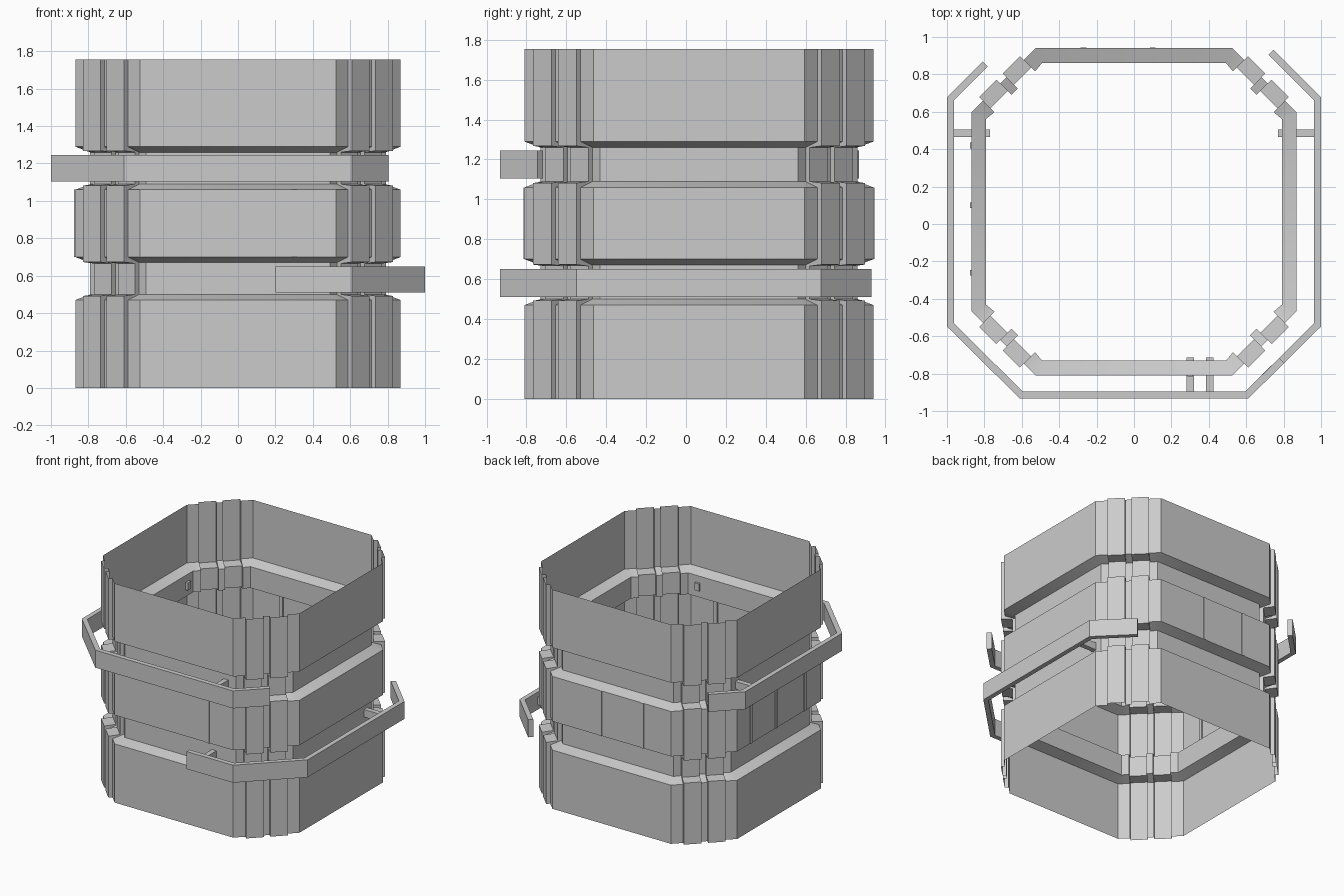
import bpy, bmesh, math
from mathutils import Vector

if "Cube" in bpy.data.objects:
    bpy.data.objects.remove(bpy.data.objects["Cube"])

CY = 0.065  # centre of the shell in y


def finish(bm, name):
    me = bpy.data.meshes.new(name)
    bm.to_mesh(me)
    bm.free()
    ob = bpy.data.objects.new(name, me)
    bpy.context.collection.objects.link(ob)
    bpy.ops.object.select_all(action='DESELECT')
    ob.select_set(True)
    bpy.context.view_layer.objects.active = ob
    bpy.ops.object.shade_smooth_by_angle(angle=math.radians(30))
    return ob


def box(name, lo, hi):
    bm = bmesh.new()
    bmesh.ops.create_cube(bm, size=1)
    for v in bm.verts:
        v.co = [l + (c + .5) * (h - l) for c, l, h in zip(v.co, lo, hi)]
    return finish(bm, name)


# shell plan: one corner with twin ribs, (outer xy, inward shift, is_rib)
A, B = Vector((.525, .875)), Vector((.87, .53))
along = (B - A).normalized()
out = Vector((1, 1)).normalized()
corner = [(A, Vector((-.033, -.08)), False)]
for u, o in [(.09, 0), (.09, .03), (.22, .03), (.22, 0),
             (.268, 0), (.268, .03), (.398, .03), (.398, 0)]:
    corner.append((A + along * u + out * o, -out * .085, o > 0))
corner.append((B, Vector((-.08, -.033)), False))

plan = []
for sx, sy in [(1, 1), (1, -1), (-1, -1), (-1, 1)]:
    for p, s, rib in (corner if sx * sy > 0 else corner[::-1]):
        plan.append((p.x * sx, p.y * sy + CY, s.x * sx, s.y * sy, rib))

# shell profile: (height on wall, height on rib, inset factor)
profile = [(0, 0, 0), (.47, .492, 0), (.50, .50, 1), (.67, .665, 1), (.70, .673, 0),
           (1.06, 1.082, 0), (1.09, 1.09, 1), (1.26, 1.26, 1), (1.29, 1.268, 0),
           (1.755, 1.755, 0)]
bm = bmesh.new()
rows = [[bm.verts.new((x + dx * f, y + dy * f, zr if rib else zw))
         for x, y, dx, dy, rib in plan] for zw, zr, f in profile]
n = len(plan)
for a, b in zip(rows, rows[1:]):
    for i in range(n):
        j = (i + 1) % n
        bm.faces.new((a[i], b[i], b[j], a[j]))
finish(bm, "ribbed_shell")


# flat rails swept round the shell with mitred bends
def rail(name, path, z0, z1, w=.038):
    pts = [Vector(p) for p in path]
    dirs = [(b - a).normalized() for a, b in zip(pts, pts[1:])]
    bm = bmesh.new()
    rings = []
    for i, p in enumerate(pts):
        d0, d1 = dirs[max(i - 1, 0)], dirs[min(i, len(dirs) - 1)]
        t = (d0 + d1).normalized()
        m = Vector((-t.y, t.x)) * (w / 2 / t.dot(d0))
        q, r = p + m, p - m
        rings.append([bm.verts.new(c) for c in
                      [(*q, z0), (*r, z0), (*r, z1), (*q, z1)]])
    for a, b in zip(rings, rings[1:]):
        for k in range(4):
            bm.faces.new((a[k], a[k - 1], b[k - 1], b[k]))
    bm.faces.new(rings[0])
    bm.faces.new(rings[-1][::-1])
    bmesh.ops.recalc_face_normals(bm, faces=bm.faces)
    finish(bm, name)


rail("lower_rail", [(.2, -.915), (.602, -.915), (.981, -.54), (.981, .67), (.733, .918)], .51, .65)
rail("upper_rail", [(.79, -.73), (.602, -.915), (-.602, -.915), (-.981, -.54),
                    (-.981, .67), (-.795, .855)], 1.105, 1.245)

# struts joining rails to the necks
for name, s, z in [("lower", 1, .58), ("upper", -1, 1.175)]:
    x0, x1 = sorted((.77 * s, .97 * s))
    box(name + "_side_strut", (x0, .465, z - .03), (x1, .505, z + .03))
    x = .30 if s > 0 else .405
    box(name + "_front_strut", (x - .02, -.90, z - .03), (x + .02, -.715, z + .03))

# thin seam strips on the middle band
Z0, Z1 = .70, 1.06
box("front_seam", (.285, -.816, Z0), (.315, -.80, Z1))
for x in (.10, -.27):
    box("back_seam", (x - .015, .93, Z0), (x + .015, .945, Z1))
for y in (.42, .10, -.26):
    box("left_seam", (-.876, y - .015, Z0), (-.86, y + .015, Z1))
